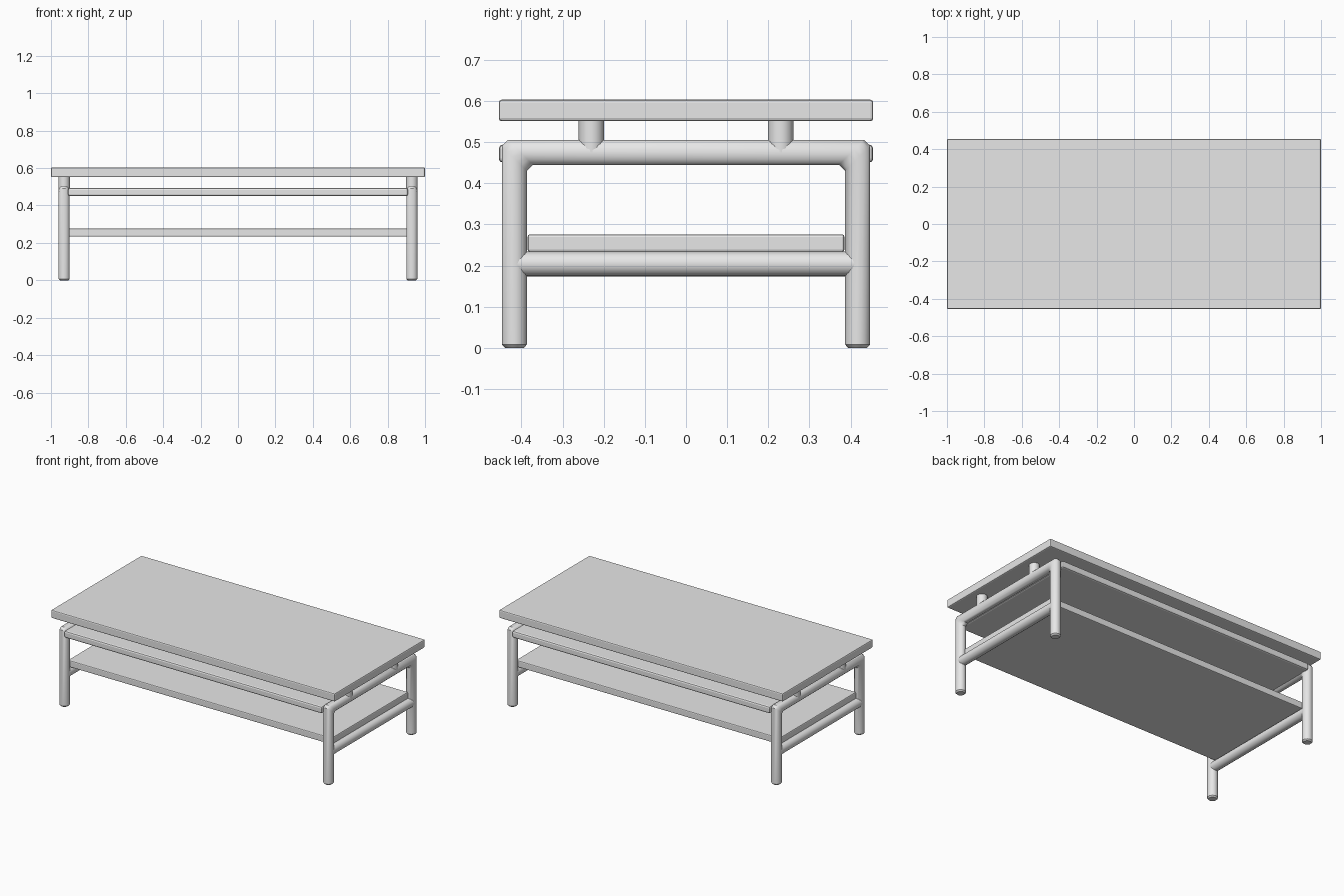
import bpy, bmesh, math
from mathutils import Vector

if "Cube" in bpy.data.objects:
    bpy.data.objects.remove(bpy.data.objects["Cube"])

grey = bpy.data.materials.new("light_grey")
grey.diffuse_color = (0.8, 0.8, 0.8, 1)
grey.use_nodes = True
grey.node_tree.nodes["Principled BSDF"].inputs["Base Color"].default_value = grey.diffuse_color

R = 0.031          # tube radius
LEG_X = 0.93       # frame position
LEG_Y = 0.417
RAIL_Z = 0.475
N = 16             # tube sides


def finish(name, bm):
    bmesh.ops.recalc_face_normals(bm, faces=bm.faces)
    me = bpy.data.meshes.new(name)
    bm.to_mesh(me)
    bm.free()
    me.materials.append(grey)
    ob = bpy.data.objects.new(name, me)
    bpy.context.collection.objects.link(ob)
    return ob


def smooth(ob):
    bpy.ops.object.select_all(action='DESELECT')
    ob.select_set(True)
    bpy.context.view_layer.objects.active = ob
    bpy.ops.object.shade_smooth_by_angle(angle=math.radians(40))


def board(name, hx, hy, z0, z1, bevel):
    bm = bmesh.new()
    bmesh.ops.create_cube(bm, size=1)
    for v in bm.verts:
        v.co = Vector((v.co.x * 2 * hx, v.co.y * 2 * hy,
                       (z0 + z1) / 2 + v.co.z * (z1 - z0)))
    bmesh.ops.bevel(bm, geom=bm.edges[:], offset=bevel, segments=2,
                    profile=0.5, affect='EDGES')
    return finish(name, bm)


def loft(name, rings):
    bm = bmesh.new()
    loops = [[bm.verts.new(p) for p in ring] for ring in rings]
    for a, b in zip(loops, loops[1:]):
        for i in range(N):
            j = (i + 1) % N
            bm.faces.new((a[i], a[j], b[j], b[i]))
    bm.faces.new(loops[0])
    bm.faces.new(loops[-1])
    ob = finish(name, bm)
    smooth(ob)
    return ob


def tube(name, a, b, r):
    a, b = Vector(a), Vector(b)
    d = (b - a).normalized()
    u = Vector((1, 0, 0))
    w = d.cross(u)
    angles = [2 * math.pi * i / N for i in range(N)]
    return loft(name, [[c + r * (math.cos(t) * u + math.sin(t) * w)
                        for t in angles] for c in (a, b)])


def frame(name, x):
    """Two legs and a top rail as one tube with chamfered mitred corners."""
    d = 0.015
    angles = [2 * math.pi * (i + 0.5) / N for i in range(N)]

    def leg_rings(side):
        rings = []
        for r, z in ((R - 0.008, 0.0), (R, 0.008)):
            rings.append([(x + r * math.sin(t), side * (LEG_Y + r * math.cos(t)), z)
                          for t in angles])
        for dy, dz in ((0, -d), (-d, 0)):
            rings.append([(x + R * math.sin(t),
                           side * (LEG_Y + R * math.cos(t) + dy),
                           RAIL_Z + R * math.cos(t) + dz) for t in angles])
        return rings

    loft(name, leg_rings(-1) + leg_rings(1)[::-1])


# Boards
board("table_top", 1.0, 0.455, 0.551, 0.603, 0.007)
board("middle_board", 0.908, 0.455, 0.45, 0.494, 0.01)
board("lower_shelf", 0.93, 0.385, 0.233, 0.276, 0.006)

# End frames with lower rails and posts
for side, x in (("left", -LEG_X), ("right", LEG_X)):
    frame(side + "_leg_frame", x)
    tube(side + "_lower_rail", (x, -LEG_Y, 0.204), (x, LEG_Y, 0.204), 0.03)
    for end, y in (("front", -0.23), ("back", 0.23)):
        tube(f"{side}_{end}_post", (x, y, RAIL_Z), (x, y, 0.556), R)
